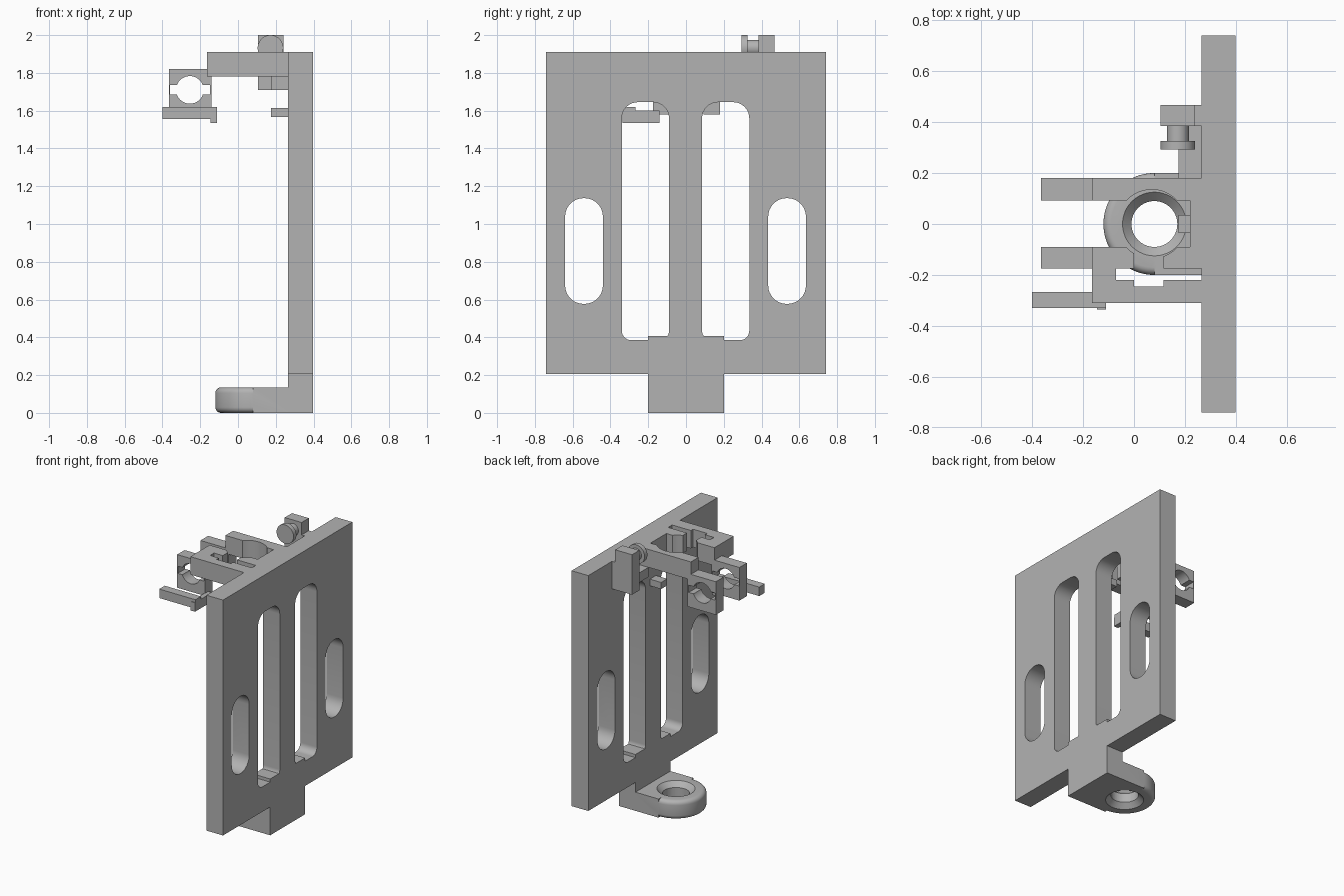
import bpy, bmesh, math
from mathutils import Matrix

cube = bpy.data.objects.get("Cube")
if cube:
    bpy.data.objects.remove(cube, do_unlink=True)

grey = bpy.data.materials.new("plain grey")
grey.use_nodes = True
grey.diffuse_color = (0.45, 0.45, 0.45, 1)
grey.node_tree.nodes["Principled BSDF"].inputs["Base Color"].default_value = grey.diffuse_color


def finish(name, bm):
    bmesh.ops.recalc_face_normals(bm, faces=bm.faces)
    mesh = bpy.data.meshes.new(name)
    bm.to_mesh(mesh)
    bm.free()
    mesh.materials.append(grey)
    ob = bpy.data.objects.new(name, mesh)
    bpy.context.collection.objects.link(ob)
    return ob


def prism(name, outline, axis, lo, hi):
    """Extrude a flat outline along x, y or z."""
    place = {"x": lambda u, v, t: (t, u, v),
             "y": lambda u, v, t: (u, t, v),
             "z": lambda u, v, t: (u, v, t)}[axis]
    bm = bmesh.new()
    a = [bm.verts.new(place(u, v, lo)) for u, v in outline]
    b = [bm.verts.new(place(u, v, hi)) for u, v in outline]
    bm.faces.new(a)
    bm.faces.new(b[::-1])
    for i in range(len(a)):
        j = (i + 1) % len(a)
        bm.faces.new((a[i], a[j], b[j], b[i]))
    return finish(name, bm)


def box(name, x0, x1, y0, y1, z0, z1):
    return prism(name, [(x0, y0), (x1, y0), (x1, y1), (x0, y1)], "z", z0, z1)


def arc(cu, cv, r, start, end, steps):
    angles = [math.radians(start + (end - start) * i / steps) for i in range(steps + 1)]
    return [(cu + r * math.cos(a), cv + r * math.sin(a)) for a in angles]


def circle(cu, cv, r, steps=64):
    return arc(cu, cv, r, 0, 360, steps)[:-1]


def rounded(u0, u1, v0, v1, top, bottom):
    return (arc(u0 + bottom, v0 + bottom, bottom, 180, 270, 8)
            + arc(u1 - bottom, v0 + bottom, bottom, 270, 360, 8)
            + arc(u1 - top, v1 - top, top, 0, 90, 8)
            + arc(u0 + top, v1 - top, top, 90, 180, 8))


def cone(name, x, y, z0, z1, r0, r1):
    bm = bmesh.new()
    bmesh.ops.create_cone(bm, cap_ends=True, segments=64, radius1=r0, radius2=r1,
                          depth=z1 - z0, matrix=Matrix.Translation((x, y, (z0 + z1) / 2)))
    return finish(name, bm)


def combine(ob, others, operation):
    """Apply a boolean with each helper, then drop the helper."""
    bpy.context.view_layer.objects.active = ob
    for other in others:
        mod = ob.modifiers.new("combine", "BOOLEAN")
        mod.operation, mod.solver, mod.object = operation, "EXACT", other
        bpy.ops.object.modifier_apply(modifier=mod.name)
        bpy.data.objects.remove(other, do_unlink=True)


def smooth(ob):
    bpy.ops.object.select_all(action="DESELECT")
    ob.select_set(True)
    bpy.context.view_layer.objects.active = ob
    bpy.ops.object.shade_smooth_by_angle(angle=math.radians(30))


PX0, PX1 = 0.265, 0.398      # thickness of the back plate
RX = 0.08                    # centre of the ring and clamp hole

# Slotted back plate
plate = box("back_plate", PX0, PX1, -0.74, 0.74, 0.205, 1.91)
slots = []
for y0, y1 in ((-0.34, -0.09), (0.085, 0.335)):
    slots.append(rounded(y0, y1, 0.385, 1.645, 0.085, 0.05))
for y0, y1 in ((-0.64, -0.44), (0.435, 0.635)):
    slots.append(rounded(y0, y1, 0.577, 1.137, 0.098, 0.098))
combine(plate, [prism("slot", s, "x", 0.2, 0.5) for s in slots], "DIFFERENCE")
smooth(plate)

# Tab joining the plate to the foot
box("lower_tab", PX0, PX1, -0.2, 0.2, 0, 0.408)

# Foot with a rounded nose and a countersunk hole
bm = bmesh.new()
bmesh.ops.create_cone(bm, cap_ends=True, segments=96, radius1=0.2, radius2=0.2,
                      depth=0.135, matrix=Matrix.Translation((RX, 0, 0.0675)))
rims = [e for e in bm.edges if abs(e.verts[0].co.z - e.verts[1].co.z) < 0.01]
bmesh.ops.bevel(bm, geom=rims, offset=0.03, segments=5, profile=0.5, affect="EDGES")
foot = finish("foot_ring", bm)
combine(foot, [box("foot_arm", RX, PX0 + 0.01, -0.2, 0.2, 0, 0.135)], "UNION")
combine(foot, [prism("bore", circle(RX, 0, 0.09), "z", -0.1, 0.3),
               cone("upper_sink", RX, 0, 0.095, 0.145, 0.085, 0.135),
               cone("lower_sink", RX, 0, -0.01, 0.04, 0.135, 0.085)], "DIFFERENCE")
smooth(foot)

# Clamp body: two arms, side rail and links, with the round opening cut out
outline = [(PX0, 0.18), (-0.165, 0.18), (-0.165, 0.092), (0.0, 0.092), (0.22, 0.092),
           (0.22, -0.09), (-0.165, -0.09), (-0.165, -0.31), (PX0, -0.31),
           (PX0, -0.22), (-0.07, -0.22), (-0.07, -0.175), (PX0, -0.175)]
clamp = prism("clamp_body", outline, "z", 1.78, 1.91)
combine(clamp, [prism("opening", circle(RX - 0.01, 0, 0.135), "z", 1.7, 2),
                box("notch", 0, 0.115, -0.245, -0.08, 1.7, 2)], "DIFFERENCE")
smooth(clamp)

# Pair of clips with a round hole and side slits
for side, y0, y1 in (("front", -0.175, -0.09), ("back", 0.092, 0.18)):
    clip = box(side + "_clip", -0.365, -0.14, y0, y1, 1.58, 1.82)
    combine(clip, [prism("hole", circle(-0.255, 1.71, 0.073, 48), "y", y0 - 0.1, y1 + 0.1),
                   box("slit", -0.36, -0.148, y0 - 0.1, y1 + 0.1, 1.685, 1.737)], "DIFFERENCE")
    smooth(clip)

# Front pointer bar and its cross link
box("pointer_bar", -0.4, -0.11, -0.33, -0.267, 1.555, 1.62)
box("pointer_link", -0.145, -0.11, -0.335, -0.14, 1.535, 1.6)

# Small stop under the clamp
box("stop_nub", 0.175, PX0, -0.035, 0.035, 1.567, 1.615)

# Button post, bracket, stem and head
box("button_post", 0.105, 0.24, 0.385, 0.468, 1.71, 2.0)
box("post_link", 0.24, PX0, 0.385, 0.468, 1.71, 1.91)
box("post_bracket", 0.175, PX0, 0.18, 0.385, 1.71, 1.78)
smooth(prism("button_stem", circle(0.172, 1.932, 0.043, 32), "y", 0.325, 0.385))
smooth(prism("button_head", circle(0.172, 1.932, 0.068, 48), "y", 0.293, 0.325))
